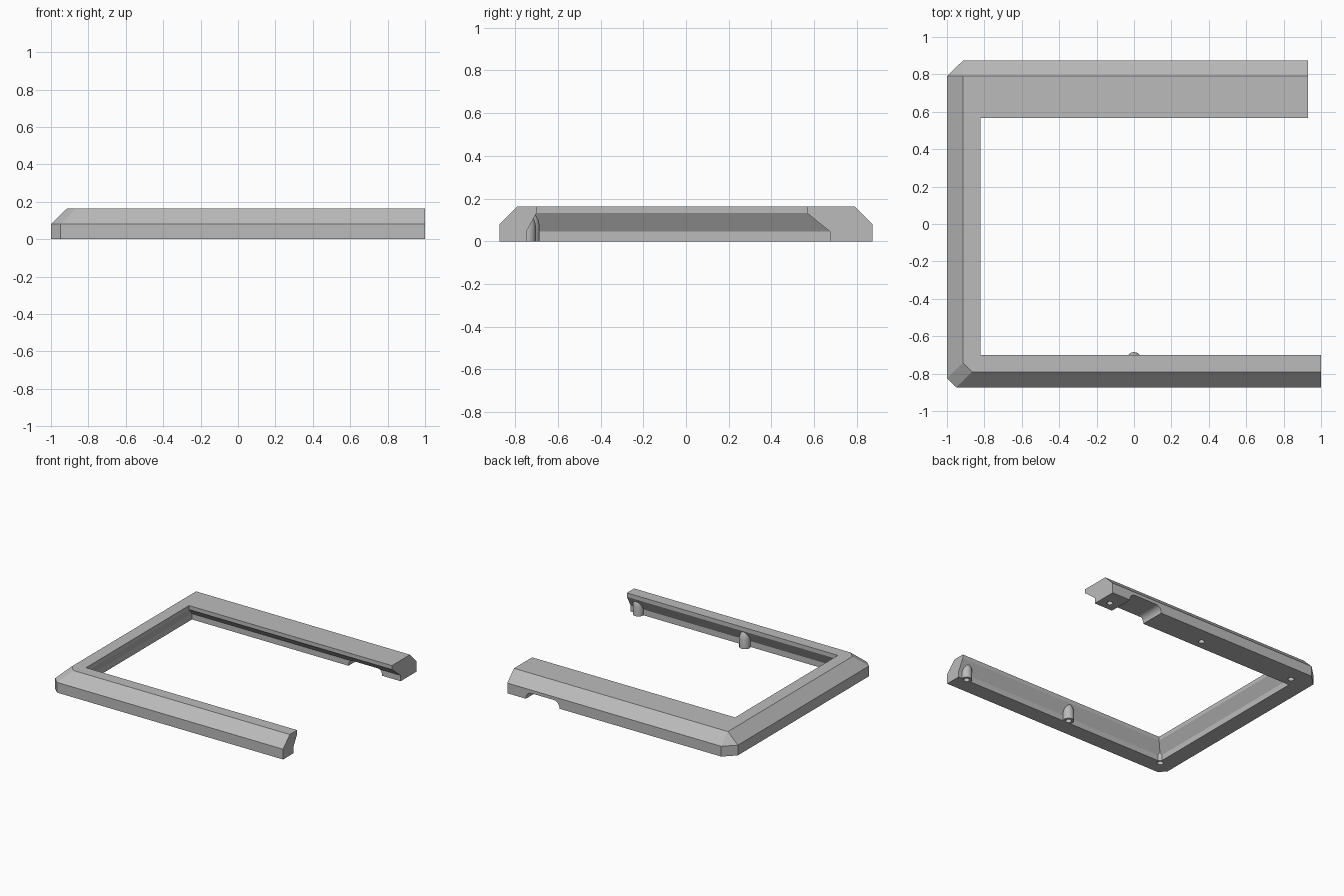
import bpy, bmesh, math
from mathutils import Vector

cube = bpy.data.objects.get("Cube")
if cube:
    bpy.data.objects.remove(cube, do_unlink=True)

grey = bpy.data.materials.new("plain grey")
grey.use_nodes = True
colour = (0.5, 0.5, 0.5, 1)
grey.diffuse_color = colour
grey.node_tree.nodes["Principled BSDF"].inputs["Base Color"].default_value = colour


def make_object(name, bm):
    bmesh.ops.remove_doubles(bm, verts=bm.verts, dist=0.0005)
    bmesh.ops.recalc_face_normals(bm, faces=bm.faces)
    mesh = bpy.data.meshes.new(name)
    bm.to_mesh(mesh)
    bm.free()
    mesh.materials.append(grey)
    obj = bpy.data.objects.new(name, mesh)
    bpy.context.collection.objects.link(obj)
    return obj


def activate(obj):
    bpy.ops.object.select_all(action="DESELECT")
    obj.select_set(True)
    bpy.context.view_layer.objects.active = obj


def cut(target, cutter):
    cutter.hide_render = True
    mod = target.modifiers.new("cut", "BOOLEAN")
    mod.operation = "DIFFERENCE"
    mod.solver = "EXACT"
    mod.object = cutter
    activate(target)
    bpy.ops.object.modifier_apply(modifier=mod.name)
    bpy.data.objects.remove(cutter, do_unlink=True)


def lathe(name, profile, x, y, steps=24):
    # Spin a radius/height profile around the vertical axis
    bm = bmesh.new()
    verts = [bm.verts.new((r, 0, z)) for r, z in profile]
    edges = [bm.edges.new(pair) for pair in zip(verts, verts[1:])]
    bmesh.ops.spin(bm, geom=verts + edges, cent=(0, 0, 0), axis=(0, 0, 1),
                   angle=math.tau, steps=steps, use_duplicate=False)
    bmesh.ops.translate(bm, verts=bm.verts, vec=(x, y, 0))
    return make_object(name, bm)


# Open three-sided frame: each station gives outer wall, top edge, lip, foot
TOP = 0.163
stations = [
    ((0.93, 0.873), (0.93, 0.79), (0.93, 0.567), (0.93, 0.675)),
    ((-0.915, 0.873), (-0.915, 0.79), (-0.82, 0.567), (-0.87, 0.675)),
    ((-1, 0.79), (-0.915, 0.79), (-0.82, 0.567), (-0.87, 0.675)),
    ((-1, -0.825), (-0.915, -0.742), (-0.82, -0.70), (-0.87, -0.747)),
    ((-0.95, -0.873), (-0.865, -0.79), (-0.82, -0.70), (-0.87, -0.747)),
    ((1, -0.873), (1, -0.79), (1, -0.70), (1, -0.747)),
]
bm = bmesh.new()
rings = []
for outer, ridge, lip, foot in stations:
    section = [(outer, 0), (outer, 0.08), (ridge, TOP), (lip, TOP),
               (lip, 0.132), (foot, 0.045), (foot, 0)]
    rings.append([bm.verts.new((*p, z)) for p, z in section])
for a, b in zip(rings, rings[1:]):
    for i in range(len(a)):
        j = (i + 1) % len(a)
        bm.faces.new((a[i], a[j], b[j], b[i]))
bm.faces.new(rings[0])
bm.faces.new(rings[-1])
frame = make_object("frame", bm)

# Cable notch with rounded upper corners through the foot of the back rail
left, right, height, radius = 0.48, 0.77, 0.055, 0.05
outline = [(left, -0.05)]
for cx, start in ((left + radius, 180), (right - radius, 90)):
    for k in range(7):
        a = math.radians(start - 15 * k)
        outline.append((cx + radius * math.cos(a), height - radius + radius * math.sin(a)))
outline.append((right, -0.05))
bm = bmesh.new()
face = bm.faces.new([bm.verts.new((x, 0.5, z)) for x, z in outline])
ext = bmesh.ops.extrude_face_region(bm, geom=[face])
bmesh.ops.translate(bm, vec=Vector((0, 0.5, 0)),
                    verts=[g for g in ext["geom"] if isinstance(g, bmesh.types.BMVert)])
cut(frame, make_object("notch_cutter", bm))

# Screw bores in the back rail and under the front pegs
BORE, DEPTH = 0.022, 0.09
back_holes = [(0.85, 0.745), (0, 0.745), (-0.83, 0.745)]
pegs = [(0.93, -0.743), (0, -0.725), (-0.885, -0.765)]
for x, y in back_holes + pegs:
    cut(frame, lathe("bore_cutter", [(0, -0.05), (BORE, -0.05), (BORE, DEPTH), (0, DEPTH)], x, y))

# Bullet-shaped hollow pegs on the inside of the front rail
peg_profile = [(0, DEPTH), (BORE, DEPTH), (BORE, 0), (0.04, 0), (0.04, 0.075),
               (0.034, 0.1), (0.022, 0.123), (0.01, 0.136), (0, 0.139)]
for side, (x, y) in zip(("left", "middle", "right"), pegs):
    peg = lathe(side + "_peg", peg_profile, x, y)
    activate(peg)
    bpy.ops.object.shade_smooth_by_angle(angle=math.radians(35))
